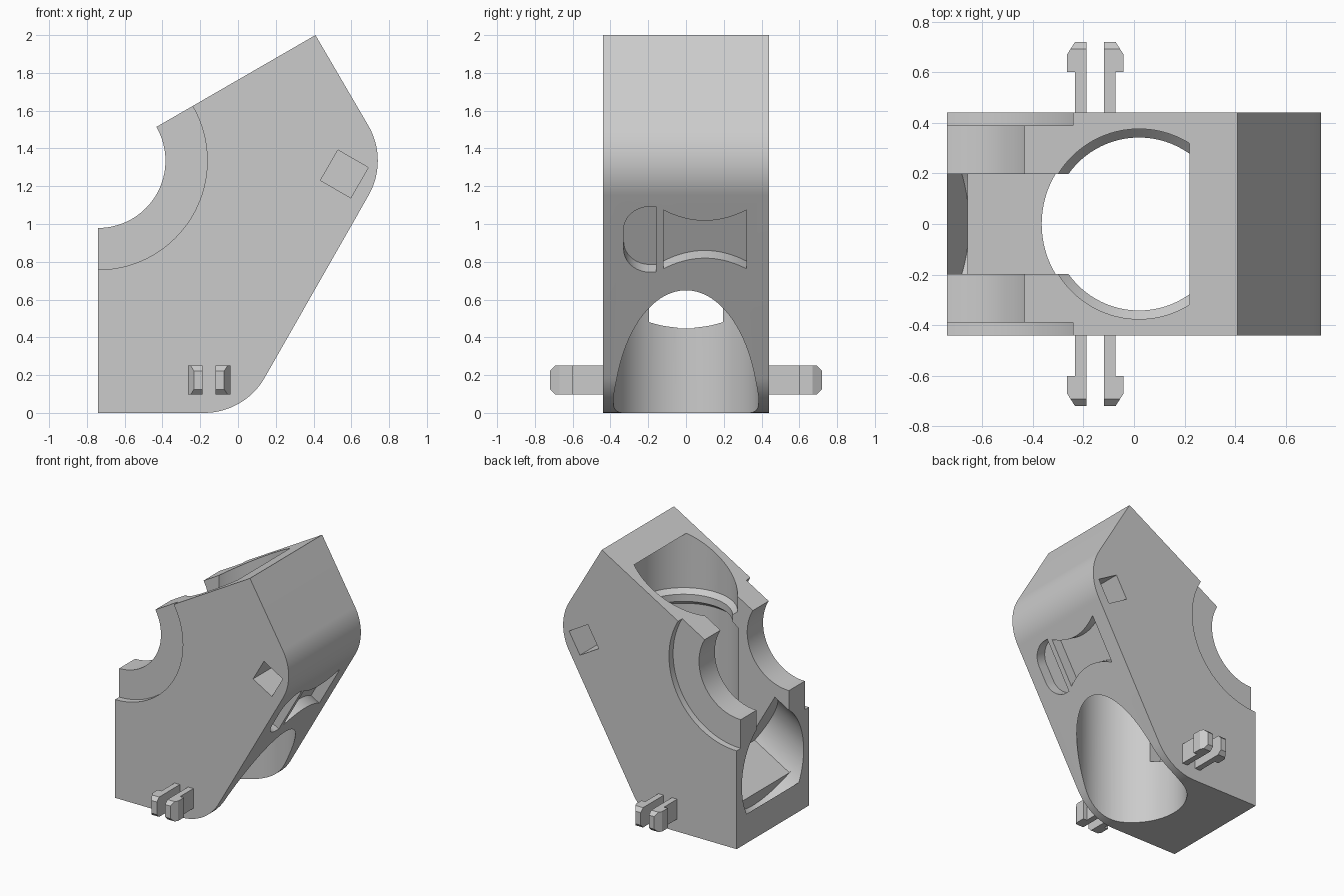
import bpy, bmesh
from math import sin, cos, acos, radians, degrees
from mathutils import Vector

if "Cube" in bpy.data.objects:
    bpy.data.objects.remove(bpy.data.objects["Cube"], do_unlink=True)

grey = bpy.data.materials.new("light grey plastic")
grey.use_nodes = True
grey.diffuse_color = (0.6, 0.6, 0.6, 1)
grey.node_tree.nodes["Principled BSDF"].inputs["Base Color"].default_value = (0.6, 0.6, 0.6, 1)

S, H = sin(radians(60)), 0.5
X, Y, Z = Vector((1, 0, 0)), Vector((0, 1, 0)), Vector((0, 0, 1))
NONE = Vector((0, 0, 0))
PIVOT = Vector((-0.74, 0, 1.335))


def arc(cx, cy, r, start, end, steps=24):
    angles = [radians(start + (end - start) * i / steps) for i in range(steps + 1)]
    return [(cx + r * cos(a), cy + r * sin(a)) for a in angles]


def loft(name, rings, origin, u, v, w):
    """Solid through rings of (outline, height), in a frame of axes u, v, w."""
    bm = bmesh.new()
    loops = [[bm.verts.new(origin + u * a + v * b + w * h) for a, b in pts] for pts, h in rings]
    bm.faces.new(loops[0])
    bm.faces.new(loops[-1])
    n = len(loops[0])
    for lo, hi in zip(loops, loops[1:]):
        for i in range(n):
            j = (i + 1) % n
            bm.faces.new((lo[i], lo[j], hi[j], hi[i]))
    bmesh.ops.recalc_face_normals(bm, faces=bm.faces)
    mesh = bpy.data.meshes.new(name)
    bm.to_mesh(mesh)
    bm.free()
    mesh.materials.append(grey)
    obj = bpy.data.objects.new(name, mesh)
    bpy.context.collection.objects.link(obj)
    return obj


def prism(name, pts, low, high, origin=NONE, u=X, v=Z, w=Y):
    return loft(name, [(pts, low), (pts, high)], origin, u, v, w)


def activate(obj):
    bpy.ops.object.select_all(action='DESELECT')
    obj.select_set(True)
    bpy.context.view_layer.objects.active = obj


def cut(obj, cutter):
    cutter.hide_render = True
    mod = obj.modifiers.new("cut", 'BOOLEAN')
    mod.operation, mod.solver, mod.object = 'DIFFERENCE', 'EXACT', cutter
    activate(obj)
    bpy.ops.object.modifier_apply(modifier=mod.name)
    bpy.data.objects.remove(cutter, do_unlink=True)


# Elbow block with two rounded corners
outline = ([(-0.74, 0)] + arc(-0.18, 0.37, 0.37, -90, -30) + arc(0.37, 1.335, 0.37, -30, 30)
           + [(0.41, 2.0), (-0.74, 2.0 - 1.15 * H / S)])
body = prism("elbow_body", outline, -0.44, 0.44)

# Round notch at the pivot and shallow recess on each side
cut(body, prism("notch", arc(-0.74, 1.335, 0.356, 0, 357, 95), -1, 1))
for side in (-1, 1):
    cut(body, prism("recess", arc(-0.74, 1.335, 0.577, 0, 357, 119), side * 0.39, side * 0.6))


# Slot between the two arms, with a sloping floor
def floor_z(x):
    return 0.45 + (x + 0.365) * H / S


cut(body, prism("slot", [(0.02, 2.3), (0.02, floor_z(0.02)), (-1, floor_z(-1)), (-1, 2.3)],
                -0.197, 0.197))


# Upright shaft: bore from below, narrow rib, socket closed by a flat end
def circle(r):
    return arc(0.76, 0, r, 0, 356, 89)


shaft = [(0.385, -1.5), (0.385, 0.01), (0.342, 0.045), (0.342, 0.1), (0.376, 0.135), (0.376, 0.555)]
cut(body, loft("shaft", [(circle(r), h) for r, h in shaft], PIVOT, X, Y, Z))

# Inclined socket with a flat floor, and a full round groove at its mouth
incline = dict(origin=PIVOT, u=Vector((H, 0, -S)), v=Y, w=Vector((-S, 0, -H)))
half_gap = degrees(acos(0.197 / 0.376))
cut(body, prism("flat_socket", arc(0.76, 0, 0.376, half_gap, 360 - half_gap, 64), 0.115, 0.47, **incline))
cut(body, prism("round_groove", circle(0.376), 0.458, 0.555, **incline))

# Shallow pockets in the sloping face
slope = dict(origin=Vector((0.14, 0, 0.185)), u=Y, v=Vector((H, 0, S)), w=Vector((S, 0, -H)))
mid = 1.058 - slope["origin"].z / S


def waist(t):
    return 0.179 - 0.065 * (1 - t * t)


ts = [-1 + i / 8 for i in range(17)]
bowtie = ([(0.1 + 0.22 * t, mid - waist(t)) for t in ts]
          + [(0.1 + 0.22 * t, mid + waist(t)) for t in reversed(ts)])
cut(body, prism("bowtie_pocket", bowtie, -0.085, 0.1, **slope))
half_round = ([(-0.16, mid - 0.2), (-0.16, mid + 0.2)]
              + arc(-0.19, mid + 0.06, 0.14, 90, 180, 12) + arc(-0.19, mid - 0.06, 0.14, 180, 270, 12))
cut(body, prism("half_round_pocket", half_round, -0.085, 0.1, **slope))

# Tilted square pocket on each side
square = arc(0.563, 1.265, 0.131, 15, 285, 3)
for side in (-1, 1):
    cut(body, prism("square_pocket", square, side * 0.15, side * 0.6))

activate(body)
bpy.ops.object.shade_smooth_by_angle(angle=radians(25))

# Split snap clips on both sides
prong = [(0.035, 0.42), (0.035, 0.72), (0.08, 0.72), (0.112, 0.67),
         (0.112, 0.6), (0.08, 0.6), (0.08, 0.42)]
for side, face in ((-1, "front"), (1, "back")):
    for way, hand in ((-1, "right"), (1, "left")):
        clip = prism(f"{face}_{hand}_clip", prong, 0.097, 0.25, Vector((-0.153, 0, 0)),
                     X * way, Y * side, Z)
        # Chamfer the upper and lower tip edges
        bm = bmesh.new()
        bm.from_mesh(clip.data)
        tips = [e for e in bm.edges if all(abs(p.co.y) > 0.715 for p in e.verts)
                and abs(e.verts[0].co.z - e.verts[1].co.z) < 0.01]
        bmesh.ops.bevel(bm, geom=tips, offset=0.028, segments=1, affect='EDGES')
        bm.to_mesh(clip.data)
        bm.free()
